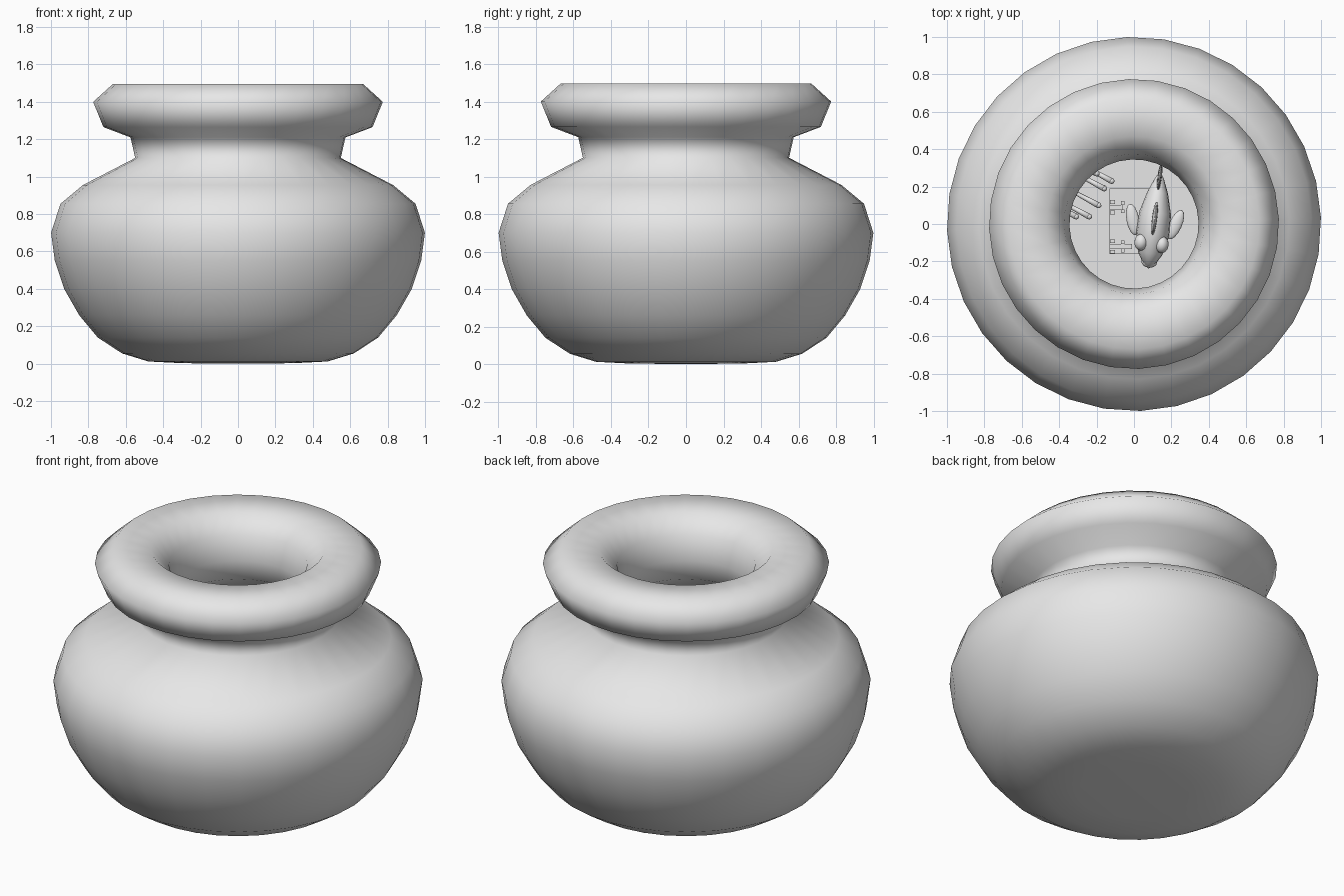
import bpy, bmesh, math
from mathutils import Vector, Matrix

cube = bpy.data.objects.get("Cube")
if cube:
    bpy.data.objects.remove(cube, do_unlink=True)

grey = bpy.data.materials.new("plain grey")
grey.use_nodes = True
grey.diffuse_color = (0.8, 0.8, 0.8, 1)
grey.node_tree.nodes["Principled BSDF"].inputs["Base Color"].default_value = (0.8, 0.8, 0.8, 1)


def finish(name, bm, smooth=True):
    bmesh.ops.recalc_face_normals(bm, faces=bm.faces[:])
    for f in bm.faces:
        f.smooth = smooth
    me = bpy.data.meshes.new(name)
    bm.to_mesh(me)
    bm.free()
    me.materials.append(grey)
    ob = bpy.data.objects.new(name, me)
    bpy.context.collection.objects.link(ob)
    return ob


def lathe(name, profile, steps=32, smooth=True):
    bm = bmesh.new()
    turn = Matrix.Rotation(math.radians(2), 3, 'Z')
    verts = [bm.verts.new(turn @ Vector((r, 0, z))) for r, z in profile]
    edges = [bm.edges.new(p) for p in zip(verts, verts[1:])]
    bmesh.ops.spin(bm, geom=verts + edges, cent=(0, 0, 0), axis=(0, 0, 1),
                   angle=math.tau, steps=steps)
    bmesh.ops.remove_doubles(bm, verts=bm.verts[:], dist=0.0005)
    return finish(name, bm, smooth)


def ball(name, loc, size, rot_z=0, seg=16):
    bm = bmesh.new()
    bmesh.ops.create_uvsphere(bm, u_segments=seg, v_segments=10, radius=1)
    bm.transform(Matrix.LocRotScale(Vector(loc), Matrix.Rotation(rot_z, 3, 'Z'), Vector(size)))
    return finish(name, bm)


def block(name, loc, size):
    bm = bmesh.new()
    bmesh.ops.create_cube(bm, size=1)
    bm.transform(Matrix.LocRotScale(Vector(loc), None, Vector(size)))
    return finish(name, bm, False)


def rod(name, a, b, r1, r2):
    a, b = Vector(a), Vector(b)
    bm = bmesh.new()
    bmesh.ops.create_cone(bm, cap_ends=True, segments=10, radius1=r1, radius2=r2,
                          depth=(b - a).length)
    bmesh.ops.create_uvsphere(bm, u_segments=10, v_segments=6, radius=r2,
                              matrix=Matrix.Translation((0, 0, (b - a).length / 2)))
    turn = Vector((0, 0, 1)).rotation_difference(b - a)
    bm.transform(Matrix.LocRotScale((a + b) / 2, turn, None))
    return finish(name, bm)


# Thick-walled bowl with rolled rim
lathe("bowl", [
    (0, 0), (0.3, 0.003), (0.48, 0.012), (0.62, 0.055), (0.75, 0.14), (0.85, 0.26),
    (0.93, 0.4), (0.98, 0.55), (1, 0.7), (0.95, 0.855), (0.83, 0.955), (0.55, 1.1),
    (0.575, 1.21), (0.72, 1.265), (0.775, 1.4), (0.67, 1.495), (0.47, 1.485),
    (0.375, 1.39), (0.345, 1.25), (0.37, 1.13), (0.5, 1.03), (0.76, 0.9), (0.87, 0.8),
    (0.91, 0.7), (0.89, 0.55), (0.84, 0.42), (0.76, 0.29), (0.67, 0.19), (0.55, 0.12),
    (0, 0.1)])

# Gravel bed
lathe("gravel_bed", [(0, 0.16), (0.63, 0.16)], smooth=False)

# Small castle ornament
block("castle_base", (-0.01, 0.015, 0.2), (0.24, 0.35, 0.08))
for y, length in ((0.09, 0.07), (-0.12, 0.12)):
    block("castle_wall", (-0.13 + length / 2, y, 0.28), (length, 0.025, 0.08))
    for side in (-1, 1):
        block("castle_tower", (-0.115, y + side * 0.028, 0.3), (0.025, 0.02, 0.12))
        block("castle_tower", (-0.06, y + side * 0.022, 0.3), (0.02, 0.02, 0.12))

# Branching plant
root = Vector((-0.4, 0.26, 0.16))
for x, y, z in ((-0.12, 0.23, 0.5), (-0.16, 0.19, 0.45), (-0.19, 0.1, 0.4),
                (-0.24, 0.04, 0.36), (-0.31, 0.04, 0.46), (-0.2, 0.27, 0.55)):
    tip = Vector((x, y, z))
    rod("plant_frond", tip + Vector((-0.12, 0.065, -0.06)), tip, 0.011, 0.016)
    rod("plant_stem", root, tip + Vector((-0.12, 0.065, -0.06)), 0.02, 0.011)

# Fish body, nose towards the front
fish = lathe("fish_body", [(0, -0.27), (0.03, -0.25), (0.065, -0.19), (0.09, -0.08),
                           (0.085, 0.03), (0.055, 0.14), (0.022, 0.22), (0, 0.25)], 16)
lean = Matrix.Rotation(math.radians(-7), 4, 'Z')
place = Matrix.Translation((0.11, 0.03, 0.6)) @ lean
fish.data.transform(place @ Matrix.Rotation(math.radians(-90), 4, 'X')
                    @ Matrix.Diagonal((1, 1.35, 1, 1)))

# Eyes, fins and mouth
for s in (-1, 1):
    eye = ball("fish_eye", (s * 0.056, -0.135, 0.07), (0.036, 0.045, 0.04))
    fin = ball("fish_side_fin", (s * 0.115, -0.02, 0.0), (0.034, 0.085, 0.018), -s * 0.3)
    for ob in (eye, fin):
        ob.data.transform(place)
for name, loc, size in (("fish_lips", (0, -0.235, 0.01), (0.042, 0.03, 0.025)),
                        ("fish_top_fin", (0, 0.0, 0.12), (0.014, 0.09, 0.08)),
                        ("fish_tail_fin", (0, 0.22, 0.01), (0.012, 0.075, 0.13))):
    ball(name, loc, size).data.transform(place)
